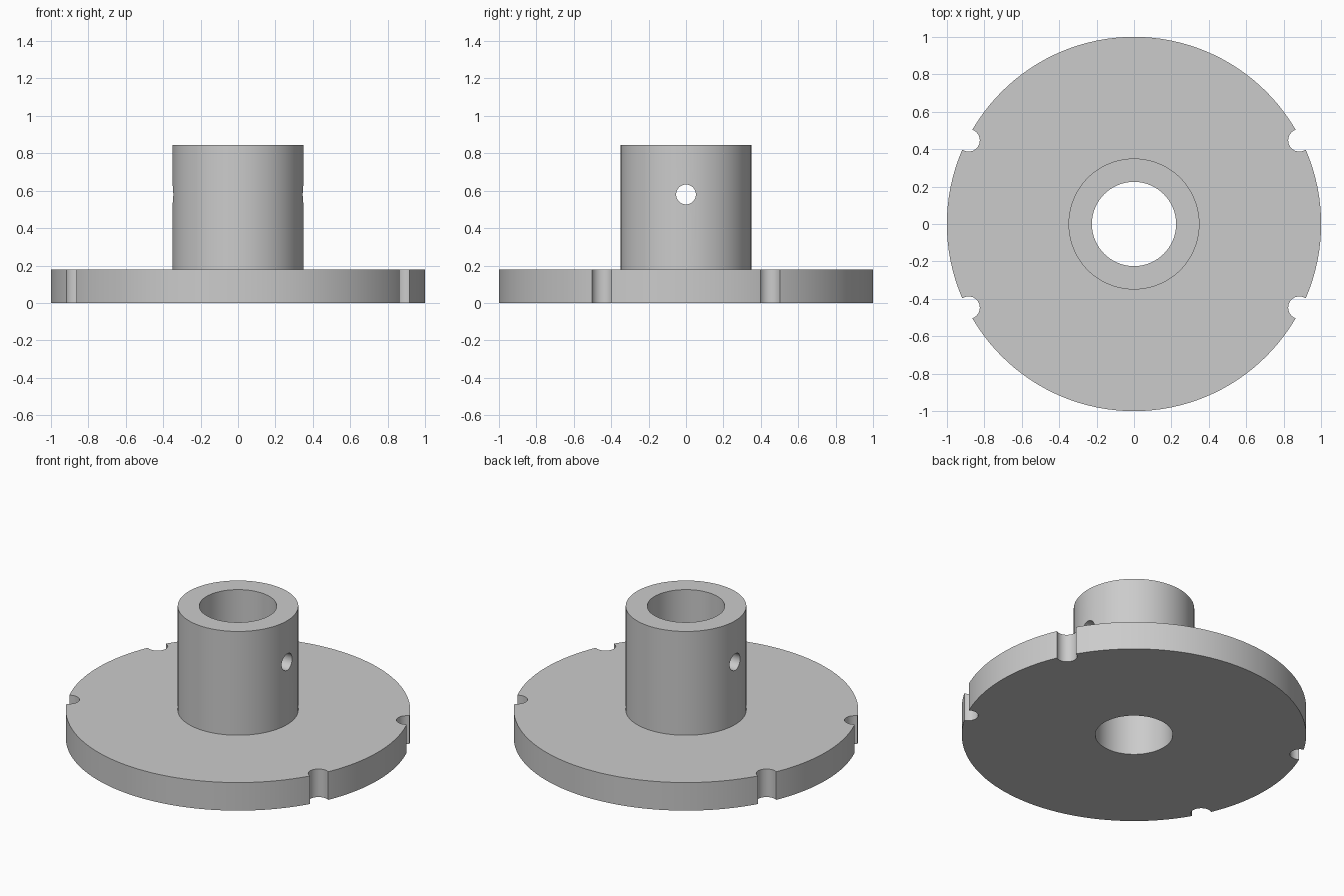
import bpy
import bmesh
from math import cos, sin, pi, radians
from mathutils import Matrix

cube = bpy.data.objects.get("Cube")
if cube:
    bpy.data.objects.remove(cube, do_unlink=True)

DISC_R, DISC_H = 1.0, 0.18
HUB_R, HUB_H = 0.35, 0.845
BORE_R = 0.225
NOTCH_X, NOTCH_Y, NOTCH_R = 0.884, 0.447, 0.06
PIN_Z, PIN_R = 0.58, 0.053
SEGMENTS = 128

metal = bpy.data.materials.new("plain_grey")
metal.use_nodes = True
grey = (0.6, 0.6, 0.6, 1)
metal.diffuse_color = grey
metal.node_tree.nodes["Principled BSDF"].inputs["Base Color"].default_value = grey


def add_mesh(name, bm):
    mesh = bpy.data.meshes.new(name)
    bmesh.ops.recalc_face_normals(bm, faces=bm.faces)
    bm.to_mesh(mesh)
    bm.free()
    obj = bpy.data.objects.new(name, mesh)
    bpy.context.collection.objects.link(obj)
    mesh.materials.append(metal)
    return obj


def lathe(name, profile):
    """Revolve a closed (radius, height) profile around z."""
    bm = bmesh.new()
    rings = []
    for i in range(SEGMENTS):
        a = 2 * pi * i / SEGMENTS
        rings.append([bm.verts.new((r * cos(a), r * sin(a), z)) for r, z in profile])
    n = len(profile)
    for i, ring in enumerate(rings):
        nxt = rings[(i + 1) % SEGMENTS]
        for j in range(n):
            k = (j + 1) % n
            bm.faces.new((ring[j], nxt[j], nxt[k], ring[k]))
    return add_mesh(name, bm)


def cylinder_cutter(name, radius, depth, matrix):
    bm = bmesh.new()
    bmesh.ops.create_cone(bm, cap_ends=True, segments=48, radius1=radius,
                          radius2=radius, depth=depth, matrix=matrix)
    obj = add_mesh(name, bm)
    obj.hide_render = True
    return obj


# Flanged hub: wide disc, raised collar and through bore
hub = lathe("flanged_hub", [
    (BORE_R, 0), (DISC_R, 0), (DISC_R, DISC_H),
    (HUB_R, DISC_H), (HUB_R, HUB_H), (BORE_R, HUB_H)])

# Four rim notches, mirrored in x and y
cutters = [cylinder_cutter("notch_cutter", NOTCH_R, 1,
                           Matrix.Translation((sx * NOTCH_X, sy * NOTCH_Y, 0)))
           for sx in (-1, 1) for sy in (-1, 1)]

# Cross hole through both sides of the collar
cutters.append(cylinder_cutter(
    "pin_hole_cutter", PIN_R, 1.2,
    Matrix.Translation((0, 0, PIN_Z)) @ Matrix.Rotation(radians(90), 4, "Y")))

bpy.context.view_layer.objects.active = hub
hub.select_set(True)
for cutter in cutters:
    mod = hub.modifiers.new("cut", "BOOLEAN")
    mod.operation = "DIFFERENCE"
    mod.solver = "EXACT"
    mod.object = cutter
    bpy.ops.object.modifier_apply(modifier=mod.name)
    bpy.data.objects.remove(cutter, do_unlink=True)

# Smooth walls with crisp rims
bpy.ops.object.shade_smooth_by_angle(angle=radians(30))
